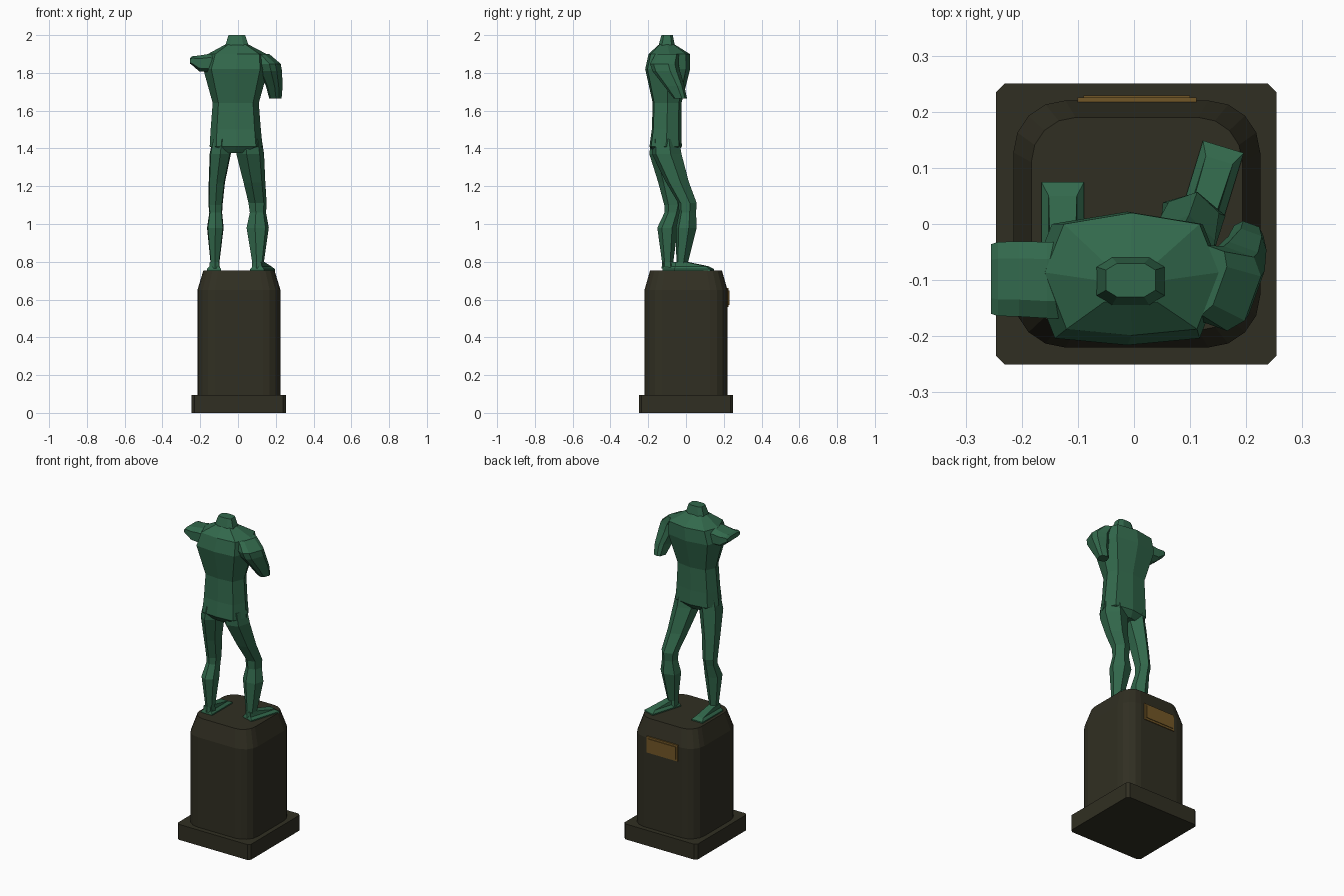
import bpy, bmesh, math
from mathutils import Vector, Matrix


def material(name, rgb):
    m = bpy.data.materials.new(name)
    m.diffuse_color = (*rgb, 1)
    return m


BRONZE = material("green_patina", (0.032, 0.14, 0.072))
STONE = material("dark_stone", (0.03, 0.028, 0.016))
BRASS = material("brass", (0.17, 0.095, 0.02))

# Unit cross-sections
OCT = [(0, 1), (.78, .82), (1, .05), (.75, -.85), (0, -.95), (-.75, -.85), (-1, .05), (-.78, .82)]
HEX = [(0, 1), (1, .45), (.9, -.55), (0, -1), (-.9, -.55), (-1, .45)]
CHAMFER = [(.55, 1), (1, .6), (1, -.6), (.55, -1), (-.55, -1), (-1, -.6), (-1, .6), (-.55, 1)]
QUAD = [(1, 1), (1, -1), (-1, -1), (-1, 1)]


def rounded(r, seg):
    pts = []
    for k, (sx, sy) in enumerate([(1, 1), (-1, 1), (-1, -1), (1, -1)]):
        for i in range(seg + 1):
            t = math.pi / 2 * (k + i / seg)
            pts.append((sx * (1 - r) + r * math.cos(t), sy * (1 - r) + r * math.sin(t)))
    return pts


def loft(name, shape, rings, mat, axis="z", yaw=0):
    """rings: (x, y, z, half_u, half_v); u,v = x,y for axis z, or y,z for axis x"""
    bm = bmesh.new()
    rot = Matrix.Rotation(math.radians(yaw), 3, "Z")
    loops = []
    for x, y, z, a, b in rings:
        loop = []
        for u, v in shape:
            off = Vector((u * a, v * b, 0)) if axis == "z" else Vector((0, u * a, v * b))
            loop.append(bm.verts.new(Vector((x, y, z)) + rot @ off))
        loops.append(loop)
    n = len(shape)
    for p, q in zip(loops, loops[1:]):
        for i in range(n):
            j = (i + 1) % n
            bm.faces.new((p[i], p[j], q[j], q[i]))
    bm.faces.new(loops[0])
    bm.faces.new(loops[-1])
    bmesh.ops.recalc_face_normals(bm, faces=bm.faces)
    me = bpy.data.meshes.new(name)
    bm.to_mesh(me)
    bm.free()
    me.materials.append(mat)
    ob = bpy.data.objects.new(name, me)
    bpy.context.collection.objects.link(ob)
    return ob


# Pedestal
k = 0.94
plinth = [(k, 1), (1, k), (1, -k), (k, -1), (-k, -1), (-1, -k), (-1, k), (-k, 1)]
loft("pedestal_plinth", plinth, [(.004, 0, 0, .25, .25), (.004, 0, .095, .25, .25)], STONE)
loft("pedestal_body", rounded(.42, 4),
     [(.005, 0, .095, .22, .22), (.005, 0, .65, .22, .22), (.005, 0, .755, .188, .19)], STONE)

# Plaque with a raised inner plate
loft("plaque_frame", QUAD, [(.005, .217, .56, .106, .008), (.005, .217, .66, .106, .008)], BRASS)
loft("plaque_plate", QUAD, [(.005, .222, .572, .095, .007), (.005, .222, .648, .095, .007)], BRASS)

# Torso from hips to shoulders, then neck
loft("torso", OCT, [
    (-.02, -.11, 1.375, .055, .06),
    (-.01, -.11, 1.41, .14, .088),
    (-.012, -.105, 1.50, .133, .08),
    (-.012, -.102, 1.64, .122, .078),
    (-.012, -.10, 1.82, .172, .122),
    (-.004, -.092, 1.90, .155, .112),
    (-.006, -.102, 1.95, .062, .043)], BRONZE)
loft("neck", CHAMFER, [
    (-.006, -.102, 1.935, .062, .043),
    (-.006, -.102, 1.95, .060, .042),
    (-.006, -.10, 2.0, .044, .03)], BRONZE)

# Broken arms
loft("raised_arm_stump", CHAMFER, [
    (-.09, -.10, 1.85, .068, .045),
    (-.155, -.10, 1.852, .068, .048),
    (-.205, -.098, 1.85, .067, .042),
    (-.242, -.098, 1.864, .066, .024),
    (-.255, -.098, 1.864, .062, .014)], BRONZE, axis="x")
loft("lowered_arm_stump", CHAMFER, [
    (.125, -.10, 1.90, .03, .06),
    (.163, -.115, 1.848, .052, .07),
    (.172, -.105, 1.81, .05, .068),
    (.192, -.062, 1.73, .036, .05),
    (.198, -.03, 1.665, .028, .032)], BRONZE, yaw=-20)

# Legs
loft("rear_leg", HEX, [
    (-.085, -.11, 1.45, .05, .075),
    (-.094, -.112, 1.37, .056, .082),
    (-.112, -.085, 1.22, .043, .062),
    (-.119, -.065, 1.10, .037, .05),
    (-.118, -.07, 1.06, .034, .044),
    (-.12, -.098, .98, .044, .054),
    (-.122, -.097, .80, .024, .03),
    (-.122, -.095, .765, .026, .034)], BRONZE)
loft("forward_leg", HEX, [
    (.055, -.11, 1.45, .065, .075),
    (.062, -.102, 1.37, .07, .08),
    (.085, -.045, 1.22, .055, .062),
    (.102, .008, 1.11, .046, .05),
    (.104, .008, 1.06, .041, .046),
    (.102, .002, .98, .057, .056),
    (.105, -.02, .80, .03, .032),
    (.106, -.02, .765, .032, .036)], BRONZE, yaw=-12)

# Feet
for name, x, y, yaw in (("rear_foot", -.127, -.025, 0), ("forward_foot", .13, .042, -17)):
    d = Matrix.Rotation(math.radians(yaw), 2) @ Vector((0, 1))
    loft(name, QUAD, [
        (x, y, .752, .038, .10),
        (x, y, .762, .038, .10),
        (x - d.x * .01, y - d.y * .01, .776, .025, .085),
        (x - d.x * .07, y - d.y * .07, .80, .022, .026)], BRONZE, yaw=yaw)
